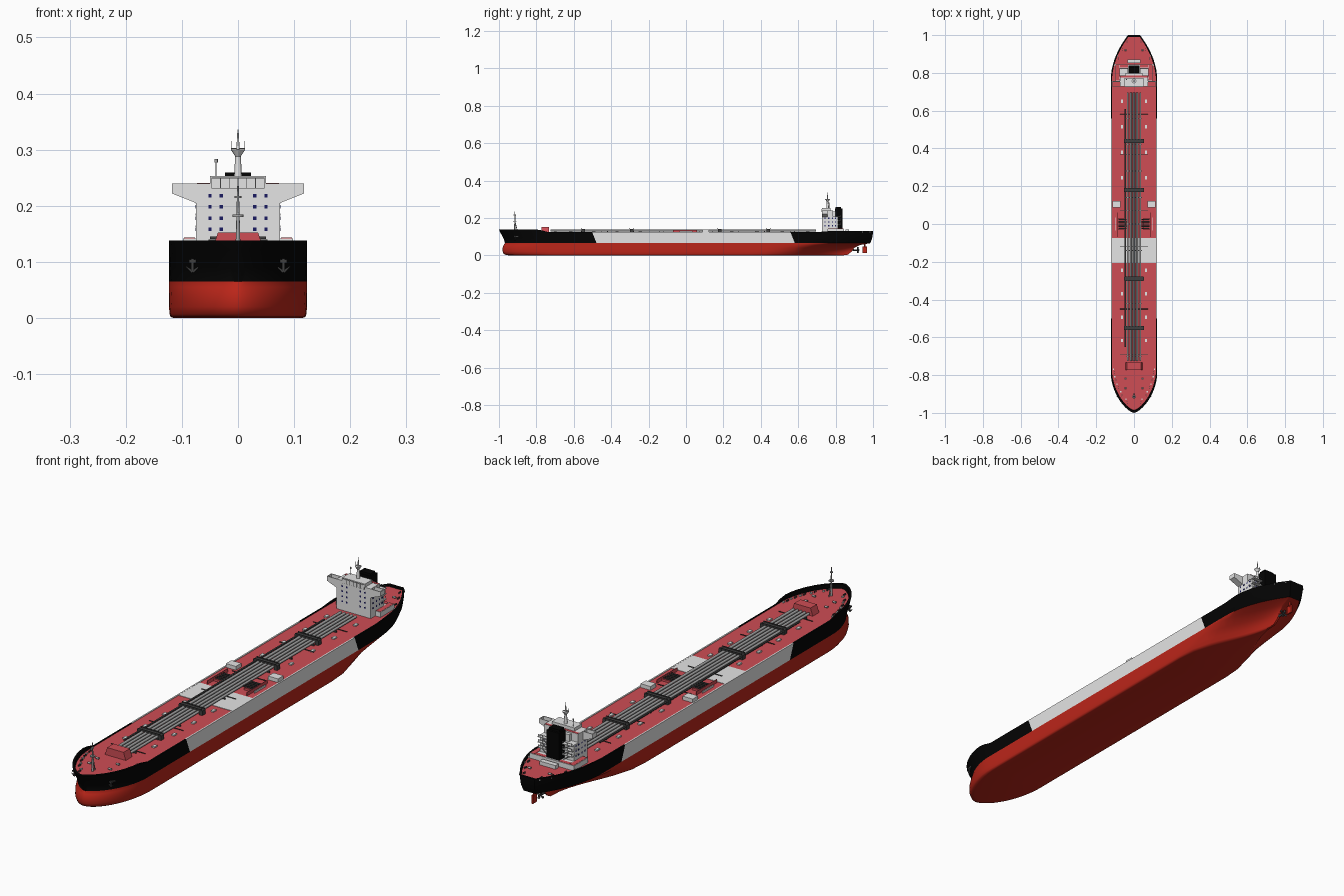
import bpy, bmesh, math
from mathutils import Vector, Matrix

cube = bpy.data.objects.get("Cube")
if cube:
    bpy.data.objects.remove(cube, do_unlink=True)


def material(name, red, green, blue):
    mat = bpy.data.materials.new(name)
    mat.use_nodes = True
    colour = (red, green, blue, 1)
    mat.diffuse_color = colour
    mat.node_tree.nodes["Principled BSDF"].inputs["Base Color"].default_value = colour
    return mat


HULL_RED = material("hull_red", .5, .019, .01)
BLACK = material("black_paint", .001, .001, .001)
PALE = material("pale_gray", .78, .78, .78)
DECK_RED = material("deck_red", .62, .075, .09)
PIPE = material("pipe_gray", .4, .4, .4)
DARK = material("dark_gray", .05, .05, .05)
NAVY = material("navy_glass", .01, .01, .12)
DECK = .122


def finish(name, bm, mats, smooth=False):
    mesh = bpy.data.meshes.new(name)
    bmesh.ops.recalc_face_normals(bm, faces=bm.faces)
    bm.to_mesh(mesh)
    bm.free()
    for mat in mats:
        mesh.materials.append(mat)
    obj = bpy.data.objects.new(name, mesh)
    bpy.context.collection.objects.link(obj)
    if smooth:
        bpy.ops.object.select_all(action='DESELECT')
        obj.select_set(True)
        bpy.context.view_layer.objects.active = obj
        bpy.ops.object.shade_smooth_by_angle(angle=math.radians(48))


def box(bm, xs, ys, zs):
    """Axis-aligned block from three (low, high) ranges."""
    size = [r[1] - r[0] for r in (xs, ys, zs)]
    mid = [(r[1] + r[0]) / 2 for r in (xs, ys, zs)]
    bmesh.ops.create_cube(bm, size=1, matrix=Matrix.Translation(mid) @ Matrix.Diagonal((*size, 1)))


def tube(bm, start, end, radius, tip=None, sides=8):
    """Round bar or cone between two points."""
    start, end = Vector(start), Vector(end)
    axis = end - start
    turn = axis.to_track_quat('Z', 'Y').to_matrix().to_4x4()
    bmesh.ops.create_cone(bm, cap_ends=True, segments=sides, radius1=radius,
                          radius2=radius if tip is None else tip, depth=axis.length,
                          matrix=Matrix.Translation((start + end) / 2) @ turn)


def prism(bm, outline, ys):
    """Extrude an (x, z) outline along y."""
    face = bm.faces.new([bm.verts.new((x, ys[0], z)) for x, z in outline])
    new = bmesh.ops.extrude_face_region(bm, geom=[face])["geom"]
    verts = [v for v in new if isinstance(v, bmesh.types.BMVert)]
    bmesh.ops.translate(bm, verts=verts, vec=(0, ys[1] - ys[0], 0))


def part(name, mat, boxes=(), tubes=()):
    bm = bmesh.new()
    for b in boxes:
        box(bm, *b)
    for t in tubes:
        tube(bm, *t)
    finish(name, bm, [mat], True)


def around(x, half):
    return (x - half, x + half)


# Hull: waterlines of height, bow y, entry length, stern y, run length, transom, half beam
LEVELS = [(0, -.95, .24, .84, .42, .004, .115), (.002, -.964, .24, .86, .42, .004, .12),
          (.007, -.974, .24, .87, .42, .004, .122),
          (.02, -.98, .24, .885, .4, .004, .123), (.04, -.98, .23, .9, .36, .006, .123),
          (.055, -.975, .22, .93, .3, .015, .123), (.065, -.968, .215, .985, .28, .025, .123),
          (.09, -.975, .21, .995, .25, .03, .123), (DECK, -.993, .21, 1, .24, .032, .123),
          (None, -1, .21, 1, .24, .032, .123), (None, -.988, .21, .991, .24, .03, .117),
          (DECK, -.986, .21, .991, .24, .03, .117)]
MID = [-.7, -.478, -.2, .1, .35, .42, .5, .582]
ENDS = 16
WATER_ROW, DECK_ROW = 6, len(LEVELS) - 1


def half_beam(y, level):
    z, bow, entry, stern, run, transom, beam = level
    mix = 1 if z is None else min(1, max(0, (z - .03) / .035))
    t = min(1, max(0, (y - bow) / entry))
    front = (1 - (1 - t) ** 1.8) ** (.58 + .1 * mix)
    s = min(1, max(0, (y - stern + run) / run))
    full, hollow = 1 - s ** 2, .5 + .5 * math.cos(math.pi * s)
    return transom * front + (beam - transom) * front * (full * mix + hollow * (1 - mix))


def rail_height(y):
    bow = min(1, max(0, (-.75 - y) / .03))
    stern = min(1, max(0, (y - .73) / .02))
    return .124 + .014 * bow + .006 * stern


def stations(level):
    bow, stern = level[1], level[3]
    ahead = [bow + (MID[0] - bow) * (i / ENDS) ** 2 for i in range(ENDS)]
    aft = [MID[-1] + (stern - MID[-1]) * math.sin(i / ENDS * math.pi / 2) for i in range(1, ENDS + 1)]
    return ahead + MID + aft


bm = bmesh.new()
grid = {}
for r, level in enumerate(LEVELS):
    for c, y in enumerate(stations(level)):
        z = rail_height(y) if level[0] is None else level[0]
        w = half_beam(y, level)
        lean = max(0, z - .065) * .4
        y += -lean if c in (ENDS + 1, ENDS + len(MID) - 1) else 0
        for side in (-1, 1):
            grid[r, c, side] = bm.verts.new((side * w, y, z))
last = ENDS * 2 + len(MID) - 1


def hull_face(keys, slot):
    bm.faces.new([grid[k] for k in keys]).material_index = slot


for r in range(DECK_ROW):
    for c in range(last):
        ends = c <= ENDS or c >= ENDS + len(MID) - 1
        slot = 0 if r < WATER_ROW else (1 if ends else 2)
        for s in (-1, 1):
            hull_face([(r, c, s), (r, c + 1, s), (r + 1, c + 1, s), (r + 1, c, s)], slot)
    for c in (0, last):
        hull_face([(r, c, -1), (r, c, 1), (r + 1, c, 1), (r + 1, c, -1)], 0 if r < WATER_ROW else 1)
for r, slot in ((0, 0), (DECK_ROW, 3)):
    for c in range(last):
        hull_face([(r, c, -1), (r, c + 1, -1), (r, c + 1, 1), (r, c, 1)], slot)
bmesh.ops.remove_doubles(bm, verts=bm.verts, dist=.0001)
finish("hull", bm, [HULL_RED, BLACK, PALE, DECK_RED], True)

# Rudder and propeller
part("rudder", HULL_RED, [((-.003, .003), (.943, .968), (.012, .046))],
     [((0, .957, .04), (0, .957, .068), .004)])
blades = []
for k in range(4):
    a = k * math.pi / 2 + .4
    blades.append(((0, .915, .028), (.015 * math.cos(a), .92, .028 + .015 * math.sin(a)), .002, .005))
part("propeller", DARK, tubes=blades + [((0, .89, .028), (0, .928, .028), .005, .003)])

# Anchors on both bows
for s, side in ((-1, "right"), (1, "left")):
    x, y = s * .081, -.915
    part(side + "_anchor", DARK, [(around(x, .006), (y - .004, y + .02), (.098, .104))],
         [((x, y, .082), (x, y, .106), .003),
          ((x, y, .082), (x - .012, y, .092), .003, .001),
          ((x, y, .082), (x + .012, y, .092), .003, .001)])

# Painted deck band, deck boxes and tank hatches
part("deck_band", PALE, [((-.117, .117), (-.207, -.075), (DECK, DECK + .0015))])
hatch_rows = [.65 - .135 * k for k in range(4)] + [-.245 - .124 * k for k in range(4)]
part("tank_hatches", PALE, [(around(s * .064, .006), around(y, .009), (DECK, .127))
                            for s in (-1, 1) for y in hatch_rows])
part("deck_boxes", PALE, [(around(s * .093, .022), (.088, .122), (DECK, .137)) for s in (-1, 1)])

# Cargo pipes with supports, cross pipes and footbridges
part("cargo_pipes", PIPE, tubes=[(((k - 2) * .0165, -.725, .132), ((k - 2) * .0165, .695, .132), .0052)
                                 for k in range(5)])
part("walkway", DARK, [((-.05, -.043), (-.65, .61), (.131, .134))])
part("pipe_supports", DARK, [((-.042, .042), around(y, .002), (DECK, .129))
                             for y in [-.7 + .14 * k for k in range(10)]])
part("cross_pipes", DARK, tubes=[((-.075, y, .126), (.075, y, .126), .0016)
                                 for y in (-.69, -.45, -.12, .07, .37, .58)])
bridges = []
for y in (-.55, -.29, .18, .44):
    bridges.append(((-.04, .04), around(y, .01), (.138, .141)))
    for s in (-1, 1):
        bridges.append((around(s * .046, .007), around(y, .01), (DECK, .14)))
        bridges.append(((-.05, .05), around(y + s * .01, .001), (.141, .145)))
part("footbridges", DARK, bridges)

# Loading manifold amidships
part("manifold_trays", DECK_RED, [(around(s * .067, .018), (-.032, .032), (DECK, .13)) for s in (-1, 1)]
     + [(around(s * .087, .001), (-.07, .06), (DECK, .136)) for s in (-1, 1)])
part("manifold_rails", PALE, [(around(s * .096, .002), (-.035, .035), (DECK, .129)) for s in (-1, 1)])
part("manifold_pipes", DARK, tubes=[((s * .04, y, .132), (s * .082, y, .132), .003)
                                    for s in (-1, 1) for y in (-.024, -.012, 0, .012, .024)])

# Forward store with sloping sides
bm = bmesh.new()
prism(bm, [(-.046, DECK), (.046, DECK), (.036, .152), (-.036, .152)], (-.772, -.732))
finish("forward_store", bm, [DECK_RED])

# Foremast
part("foremast", PIPE, tubes=[
    ((0, -.915, DECK), (0, -.915, .235), .0045, .0015), ((0, -.915, .18), (0, -.915, .184), .01),
    ((0, -.915, .214), (0, -.915, .217), .006), ((0, -.9, DECK), (0, -.914, .18), .002)])

# Mooring bollards, fairleads and winches at both ends
bollards, fairleads, winches = [], [], []
for s in (-1, 1):
    for y in (-.95, -.91, -.87, -.83, -.79, .82, .87, .92, .96):
        x = s * (half_beam(y, LEVELS[DECK_ROW]) - .014)
        for step in (0, .009):
            bollards.append(((x, y + step, DECK), (x, y + step, .128), .0025))
        fairleads.append((around(x + s * .006, .003), around(y + .022, .004), (DECK, .127)))
    for y in (-.87, -.82, .92):
        winches.append(((s * .045 - .006, y, .126), (s * .045 + .006, y, .126), .004))
part("bollards", DARK, tubes=bollards)
part("fairleads", PALE, fairleads)
part("winches", PIPE, tubes=winches)

# Deckhouse on a broad base, with rear side blocks and balconies
part("house_base", PALE, [((-.098, .098), (.757, .845), (DECK, .142)),
                          ((-.035, .035), (.852, .872), (DECK, .137))])
part("deckhouse", PALE, [((-.075, .075), (.728, .786), (DECK, .24)), ((-.045, .045), (.786, .799), (DECK, .235))]
     + [(around(s * .054, .021), (.785, .812), (DECK, .205)) for s in (-1, 1)])
part("wheelhouse", PALE, [((-.05, .05), (.727, .773), (.24, .253))])
slabs, rails = [], []
for z in (.165, .186, .207):
    for s in (-1, 1):
        slabs.append((around(s * .054, .022), (.786, .826), (z - .003, z)))
        for x in (.033, .054, .074):
            rails.append(((s * x, .825, z), (s * x, .825, z + .009), .0008))
        rails.append(((s * .032, .825, z + .009), (s * .075, .825, z + .009), .0008))
        rails.append(((s * .036, .824, z - .021), (s * .07, .816, z), .0015))
part("balconies", PALE, slabs)
part("balcony_rails", PIPE, tubes=rails)

# Bridge wings as open troughs with red floors
bm = bmesh.new()
prism(bm, [(-.075, .205), (.075, .205), (.118, .222), (.118, .226), (-.118, .226), (-.118, .222)], (.728, .756))
for s in (-1, 1):
    box(bm, around(s * .1165, .0015), (.728, .756), (.226, .24))
for y in (.7295, .7545):
    box(bm, (-.118, .118), around(y, .0015), (.226, .24))
finish("bridge_wings", bm, [PALE])
floors = [((-.073, .073), (.775, .785), (.24, .241))]
for s in (-1, 1):
    floors.append((around(s * .095, .02), (.731, .753), (.226, .227)))
    floors.append((around(s * .0865, .0095), (.759, .843), (.142, .143)))
    floors.append((around(s * .053, .022), (.828, .843), (.142, .143)))
part("red_floors", DECK_RED, floors)

# Windows on front, sides and rear
panes = []
for z in (.158, .178, .198, .218):
    for x in (-.05, -.03, .03, .05):
        panes.append((around(x, .003), (.727, .729), around(z, .003)))
    for s in (-1, 1):
        for y in (.743, .763, .783, .8):
            if z < .2:
                panes.append((around(s * .075, .001), around(y, .003), around(z, .003)))
        if z < .2:
            panes.append((around(s * .054, .003), (.811, .813), around(z, .003)))
part("house_windows", NAVY, panes)
part("bridge_window_band", DARK, [((-.047, .047), (.726, .728), (.231, .25))])
part("bridge_window_panes", PALE, [(around((k - 2.5) * .0156, .0073), (.7253, .727), (.232, .249))
                                   for k in range(6)])

# Funnel
part("funnel", BLACK, [((-.028, .028), (.797, .838), (DECK, .25)), ((-.023, .023), (.8, .83), (.25, .259))])

# Main mast and aerials
part("main_mast", PALE, tubes=[
    ((0, .757, .25), (0, .757, .29), .007, .005), ((0, .757, .288), (0, .757, .3), .005, .013),
    ((0, .757, .3), (0, .757, .336), .003, .001)])
part("aerials", PIPE, tubes=[
    ((-.012, .757, .302), (.012, .757, .302), .001), ((-.012, .757, .3), (-.012, .757, .315), .0008),
    ((.012, .757, .3), (.012, .757, .315), .0008), ((-.039, .765, .25), (-.039, .765, .282), .001),
    ((-.039, .765, .277), (-.039, .765, .283), .003)])
